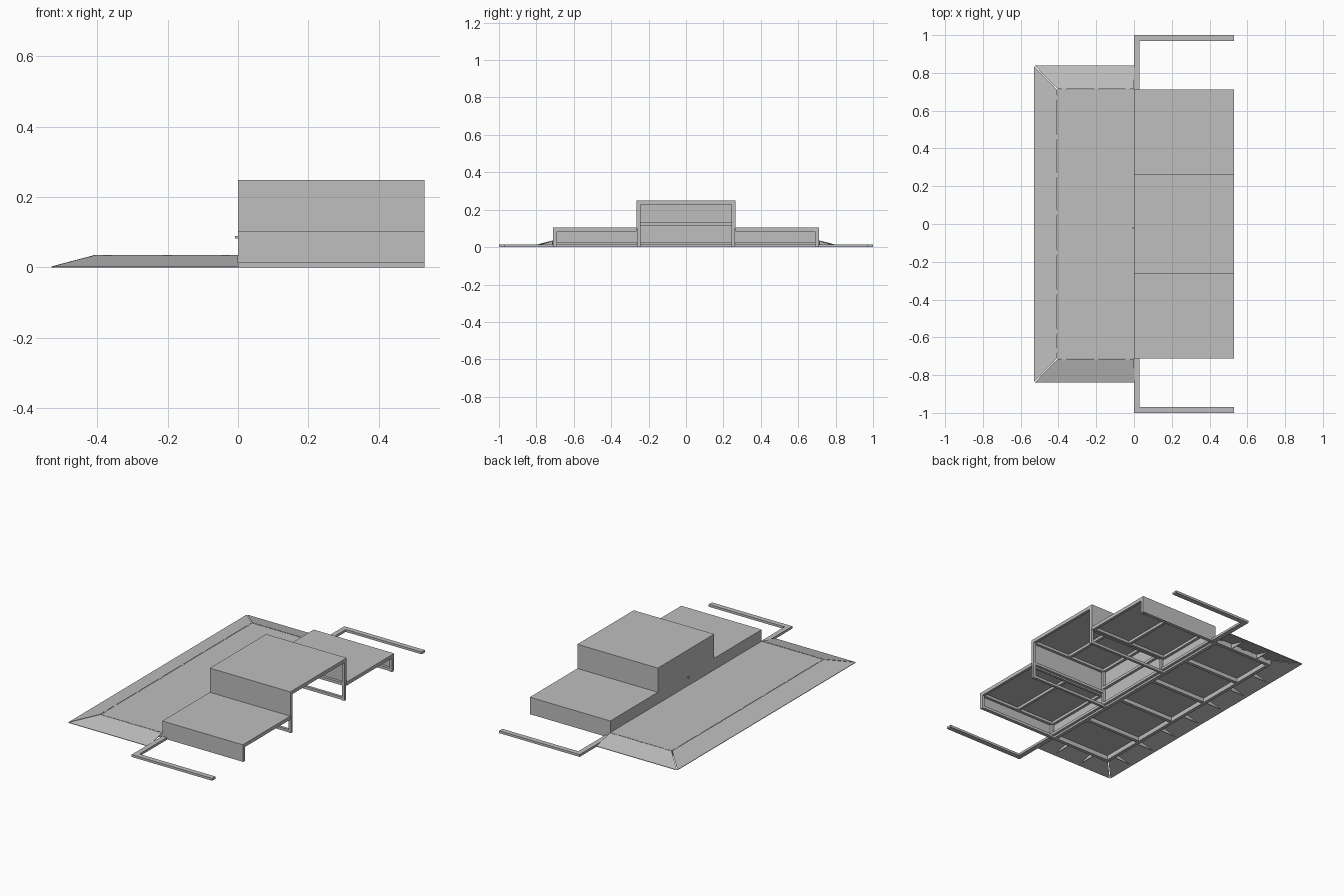
import bpy, bmesh
from mathutils import Vector

if "Cube" in bpy.data.objects:
    bpy.data.objects.remove(bpy.data.objects["Cube"], do_unlink=True)

grey = bpy.data.materials.new("light grey metal")
grey.use_nodes = True
GREY = (0.52, 0.52, 0.52, 1)
grey.diffuse_color = GREY
grey.node_tree.nodes["Principled BSDF"].inputs["Base Color"].default_value = GREY

END = 0.53       # open end of the steps
HALF = 0.265     # half width of the middle step
SIDE = 0.712     # half width of all steps
LOW, HIGH = 0.104, 0.248
DECK = 0.035     # height of the platform
LIP = -0.405     # where the long ramp begins
T, TUBE = 0.005, 0.016


def finish(name, bm):
    bmesh.ops.recalc_face_normals(bm, faces=bm.faces)
    mesh = bpy.data.meshes.new(name)
    bm.to_mesh(mesh)
    bm.free()
    mesh.materials.append(grey)
    ob = bpy.data.objects.new(name, mesh)
    bpy.context.collection.objects.link(ob)
    return ob


def boxes(name, spans):
    """One object from boxes given as (x0, x1, y0, y1, z0, z1)."""
    bm = bmesh.new()
    for x0, x1, y0, y1, z0, z1 in spans:
        lo, hi = Vector((x0, min(y0, y1), z0)), Vector((x1, max(y0, y1), z1))
        verts = bmesh.ops.create_cube(bm, size=1)["verts"]
        bmesh.ops.scale(bm, vec=hi - lo, verts=verts)
        bmesh.ops.translate(bm, vec=(lo + hi) / 2, verts=verts)
    return finish(name, bm)


def prism(name, outline, offset):
    """A flat outline extruded along an offset."""
    bm = bmesh.new()
    face = bm.faces.new([bm.verts.new(p) for p in outline])
    new = bmesh.ops.extrude_face_region(bm, geom=[face])["geom"]
    bmesh.ops.translate(bm, vec=offset, verts=[v for v in new if isinstance(v, bmesh.types.BMVert)])
    # the starting face is kept as the closing cap
    return finish(name, bm)


def rim(y0, y1, z1):
    """Tubes under a step's top, with a rib across the middle."""
    z0 = z1 - TUBE
    s = TUBE if y1 > y0 else -TUBE
    mid = END / 2
    return [(T, END, y0, y0 + s, z0, z1), (T, END, y1 - s, y1, z0, z1),
            (T, T + TUBE, y0, y1, z0, z1), (END - TUBE, END, y0, y1, z0, z1),
            (mid - TUBE / 2, mid + TUBE / 2, y0, y1, z0, z1)]


def post(x, y, s, z1):
    return (x, x + TUBE, y, y - s * TUBE, 0, z1)


# Middle step: skin panels
boxes("middle_step_top", [(0, END, -HALF, HALF, HIGH - T, HIGH)])
boxes("middle_step_face", [(0, T, -HALF, HALF, 0, HIGH - T)])
for s, label in ((1, "left"), (-1, "right")):
    boxes("middle_step_wall_" + label,
          [(T, END, s * (HALF - T), s * HALF, LOW - T, HIGH - T)])

# Middle step: tube frame, open below the lower steps
inner = HALF - T
frame = rim(-inner, inner, HIGH - T)
frame += [(T, T + TUBE, -inner, inner, z, z + TUBE) for z in (0.012, 0.115)]
for s in (1, -1):
    frame += [post(T, s * inner, s, HIGH - T), post(END - TUBE, s * inner, s, HIGH - T)]
    frame += [(T, END, s * inner, s * (inner - TUBE), z, z + TUBE) for z in (0.002, LOW - TUBE)]
boxes("middle_step_frame", frame)

# Lower steps on both sides
for s, label in ((1, "left"), (-1, "right")):
    a, b = s * HALF, s * SIDE
    boxes("low_step_top_" + label, [(0, END, a, b, LOW - T, LOW)])
    boxes("low_step_face_" + label, [(0, T, a, b, 0, LOW - T)])
    boxes("low_step_wall_" + label, [(T, END, b - s * T, b, 0.003, LOW - T)])
    out = b - s * T
    boxes("low_step_frame_" + label, rim(a, out, LOW - T) + [
        post(T, out, s, LOW - T), post(END - TUBE, out, s, LOW - T),
        (T, END, out, out - s * TUBE, 0.003, 0.003 + TUBE),
        (T, T + TUBE, a, out, 0.012, 0.012 + TUBE)])

    # Flat floor rail bent around each side
    boxes("floor_rail_" + label, [(0, 0.03, b, s, 0, 0.014),
                                  (0.03, END, s * 0.97, s, 0, 0.014)])

# Platform deck with ribs underneath
boxes("platform_deck", [(LIP, 0, -SIDE, SIDE, DECK - T, DECK)])
ribs = [(LIP, 0, y - 0.01, y + 0.01, 0.006, DECK - T) for y in (-0.43, -0.14, 0.14, 0.43)]
ribs += [(LIP, 0, s * SIDE, s * (SIDE - 0.02), 0.003, DECK - T) for s in (1, -1)]
ribs += [(x, x + 0.02, -SIDE, SIDE, 0.003, DECK - T) for x in (LIP, -0.02)]
boxes("platform_frame", ribs)

# Sloping ramp plates with mitred corners
TIP, WIDE = -END, 0.84
GAP = 0.003
down = (0, 0, -0.003)
prism("long_ramp", [(LIP - GAP, -SIDE, DECK), (LIP - GAP, SIDE, DECK),
                    (TIP, WIDE - GAP, 0.003), (TIP, GAP - WIDE, 0.003)], down)
for s, label in ((1, "left"), (-1, "right")):
    prism("side_ramp_" + label, [(0, s * (SIDE + GAP), DECK), (LIP, s * (SIDE + GAP), DECK),
                                 (TIP + GAP, s * WIDE, 0.003), (0, s * WIDE, 0.003)], down)

# Thin gussets under the ramps
for y in (-0.65, -0.45, -0.25, -0.05, 0.15, 0.35, 0.55):
    prism("long_ramp_gusset", [(LIP - GAP, y, 0.002), (LIP - GAP, y, 0.031), (TIP + 0.02, y, 0.002)],
          (0, 0.004, 0))
for s in (1, -1):
    for x in (-0.3, -0.12):
        prism("side_ramp_gusset", [(x, s * (SIDE + GAP), 0.002), (x, s * (SIDE + GAP), 0.031),
                                   (x, s * (WIDE - 0.02), 0.002)], (0.004, 0, 0))

# Hinges along the ramp joints
hinges = [(LIP - 0.005, LIP + 0.003, y - 0.013, y + 0.013, DECK - 0.008, DECK + 0.001)
          for y in (-0.67, -0.57, -0.36, -0.15, 0.06, 0.26, 0.46, 0.67)]
for s in (1, -1):
    hinges += [(x - 0.013, x + 0.013, s * (SIDE - 0.003), s * (SIDE + 0.005), DECK - 0.008, DECK + 0.001)
               for x in (-0.37, -0.2, -0.035)]
boxes("ramp_hinges", hinges)

# Small latch on the face of the middle step
boxes("latch", [(-0.008, 0, -0.023, -0.015, 0.082, 0.09)])
